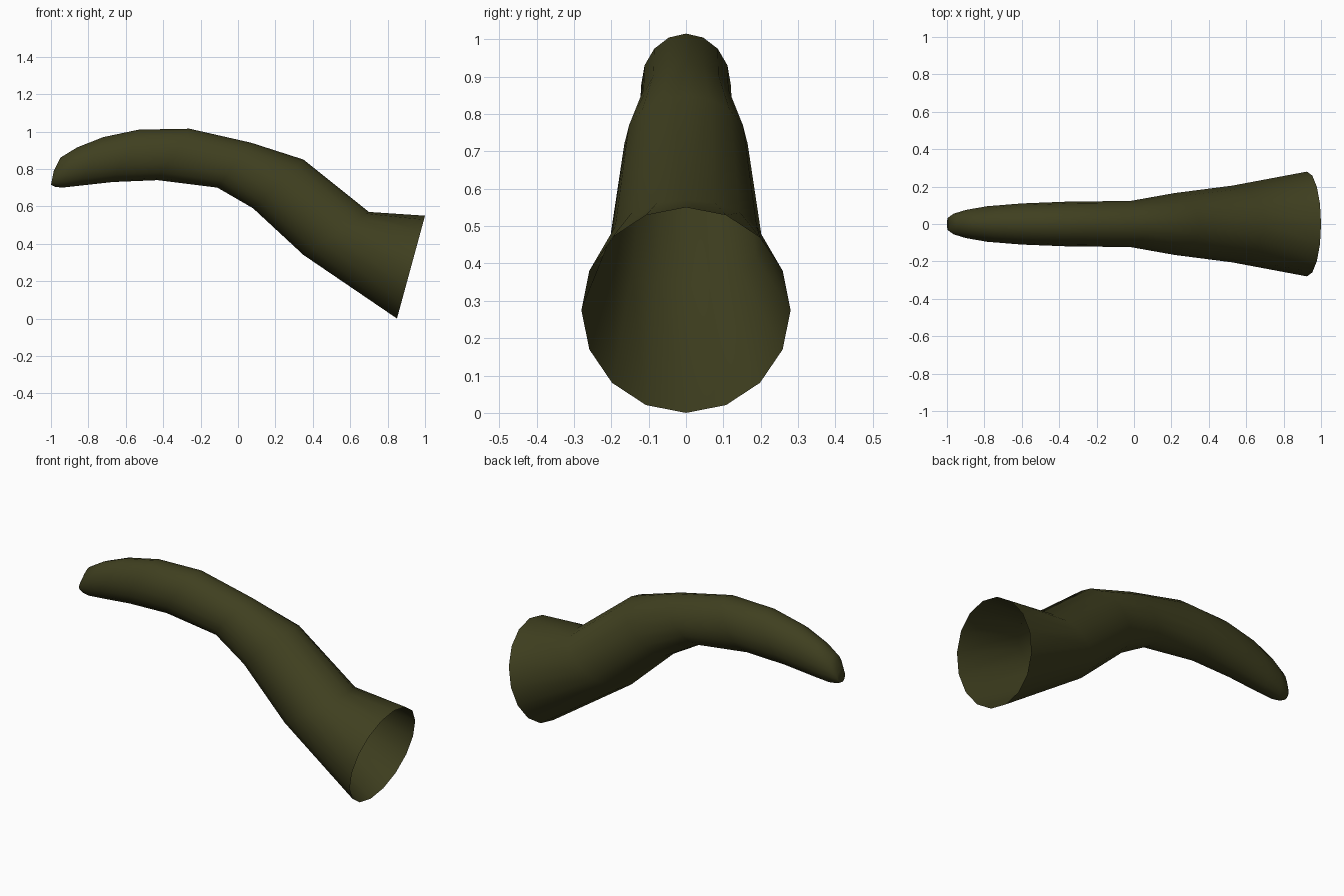
import bpy, bmesh, math
from mathutils import Vector

if "Cube" in bpy.data.objects:
    bpy.data.objects.remove(bpy.data.objects["Cube"])

SIDES = 16

# Cross-sections from open base to tip: top (x, z), bottom (x, z), half width in y
SECTIONS = [
    ((1.00, 0.55), (0.85, 0.00), 0.28),
    ((0.70, 0.57), (0.35, 0.34), 0.205),
    ((0.35, 0.85), (0.08, 0.59), 0.165),
    ((0.07, 0.94), (-0.11, 0.70), 0.123),
    ((-0.26, 1.015), (-0.43, 0.74), 0.12),
    ((-0.53, 1.01), (-0.67, 0.73), 0.11),
    ((-0.72, 0.97), (-0.85, 0.71), 0.095),
    ((-0.86, 0.915), (-0.94, 0.70), 0.075),
    ((-0.95, 0.86), (-0.98, 0.705), 0.055),
    ((-0.985, 0.79), (-1.00, 0.715), 0.035),
]


def ring(bm, top, bottom, half_width):
    """Ellipse of vertices spanning top to bottom, first vertex at the top."""
    t, b = Vector((top[0], 0, top[1])), Vector((bottom[0], 0, bottom[1]))
    mid, up = (t + b) / 2, (t - b) / 2
    verts = []
    for i in range(SIDES):
        a = 2 * math.pi * i / SIDES
        verts.append(bm.verts.new(mid + up * math.cos(a) + Vector((0, half_width * math.sin(a), 0))))
    return verts


# Curved tapering horn: open at the base, closed at the tip
bm = bmesh.new()
rings = [ring(bm, *s) for s in SECTIONS]
for r0, r1 in zip(rings, rings[1:]):
    for i in range(SIDES):
        j = (i + 1) % SIDES
        bm.faces.new((r0[i], r0[j], r1[j], r1[i]))
bm.faces.new(rings[-1])
bmesh.ops.recalc_face_normals(bm, faces=bm.faces[:])
# Make the skin face outward: the tip cap must point toward -x
bm.faces.ensure_lookup_table()
bm.normal_update()
if bm.faces[-1].normal.x > 0:
    bmesh.ops.reverse_faces(bm, faces=bm.faces[:])

mesh = bpy.data.meshes.new("curved_horn")
bm.to_mesh(mesh)
bm.free()
for p in mesh.polygons:
    p.use_smooth = True
horn = bpy.data.objects.new("curved_horn", mesh)
bpy.context.collection.objects.link(horn)

# Dark olive skin
olive = bpy.data.materials.new("dark_olive")
olive.diffuse_color = (0.05, 0.05, 0.014, 1)
olive.use_nodes = True
olive.node_tree.nodes["Principled BSDF"].inputs["Base Color"].default_value = olive.diffuse_color
mesh.materials.append(olive)
